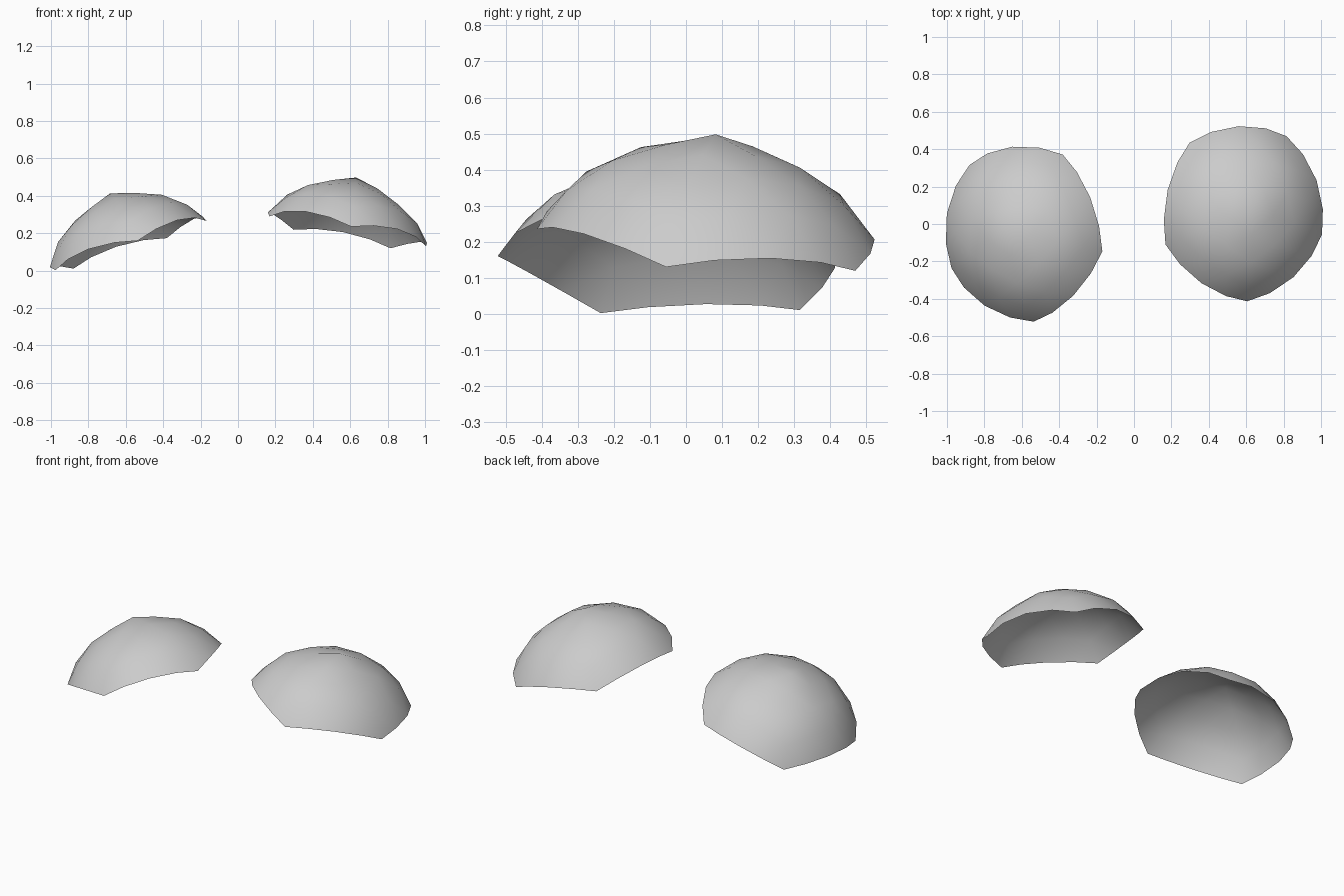
import bpy, bmesh, math
from mathutils import Matrix, Vector

cube = bpy.data.objects.get("Cube")
if cube:
    bpy.data.objects.remove(cube, do_unlink=True)

grey = bpy.data.materials.new("light grey")
grey.use_nodes = True
colour = (0.6, 0.6, 0.6, 1)
grey.diffuse_color = colour
grey.node_tree.nodes["Principled BSDF"].inputs["Base Color"].default_value = colour

RIM_ANGLE = math.atan(2)  # from the top of an icosahedron to its next corners


def in_cap(p):
    # inside the five icosahedron faces that meet at the top
    return all(p.z * 0.8507 > 0.5257 * (p.x * math.cos(a) + p.y * math.sin(a))
               for a in (math.radians(36 + 72 * k) for k in range(5)))


def shell(name, centre, side, back, up, flank, limit):
    """Open pentagonal dome cut from an icosphere, tilted and stretched by its axes."""
    bm = bmesh.new()
    bmesh.ops.create_icosphere(bm, subdivisions=3, radius=1)
    outside = [f for f in bm.faces if not in_cap(f.calc_center_median())]
    bmesh.ops.delete(bm, geom=outside, context='FACES')
    # lower the shoulders around the peak
    for v in bm.verts:
        t = min(math.acos(min(v.co.z, 1)) / RIM_ANGLE, 1)
        v.co.z -= 0.1 * math.sin(math.pi * t) * (1 - t) ** 2
    # point one corner to the front, then place
    axes = Matrix((side, back, up)).transposed().to_4x4()
    turn = Matrix.Rotation(-math.pi / 2, 4, 'Z')
    bm.transform(Matrix.Translation(Vector(centre)) @ axes @ turn)
    # flatten the outer flank
    normal = Vector(flank).normalized()
    for v in bm.verts:
        v.co -= normal * max(v.co.dot(normal) - limit, 0)
    for f in bm.faces:
        f.smooth = True
    mesh = bpy.data.meshes.new(name)
    bm.to_mesh(mesh)
    bm.free()
    mesh.materials.append(grey)
    bpy.context.collection.objects.link(bpy.data.objects.new(name, mesh))


# Two separate domes, each leaning outwards
shell("left_dome", (0.536, 0.052, -0.043),
      (0.492, 0.032, -0.094), (-0.03, 0.535, -0.041), (0.095, 0.03, 0.541),
      (1, 0, 1), 0.856)
shell("right_dome", (-0.511, -0.054, -0.112),
      (0.474, 0.053, 0.155), (-0.058, 0.535, -0.042), (-0.173, 0.023, 0.525),
      (-1.27, 0, 1), 0.851)
